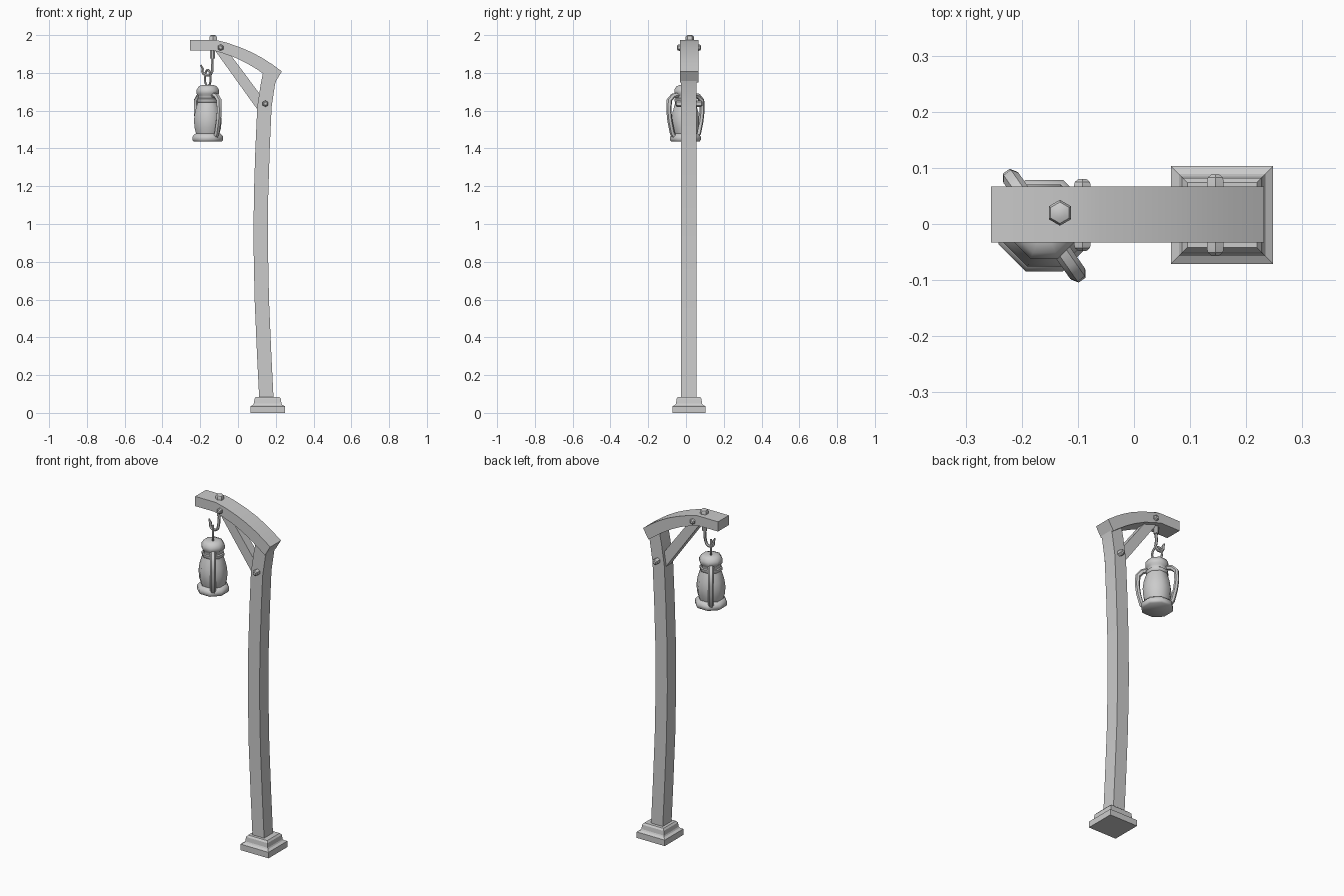
import bpy, bmesh, math
from mathutils import Vector

cube = bpy.data.objects.get("Cube")
if cube:
    bpy.data.objects.remove(cube)

grey = bpy.data.materials.new("plain_grey")
grey.use_nodes = True
COLOUR = (0.6, 0.6, 0.6, 1)
grey.diffuse_color = COLOUR
grey.node_tree.nodes["Principled BSDF"].inputs["Base Color"].default_value = COLOUR

MID_Y = 0.015
LAMP = Vector((-0.16, -0.003, 0))


def finish(name, bm, smooth=35):
    bmesh.ops.recalc_face_normals(bm, faces=bm.faces)
    mesh = bpy.data.meshes.new(name)
    bm.to_mesh(mesh)
    bm.free()
    mesh.materials.append(grey)
    obj = bpy.data.objects.new(name, mesh)
    bpy.context.collection.objects.link(obj)
    bpy.ops.object.select_all(action="DESELECT")
    obj.select_set(True)
    bpy.context.view_layer.objects.active = obj
    bpy.ops.object.shade_smooth_by_angle(angle=math.radians(smooth))
    return obj


def skin(name, rings, smooth=35, closed=False):
    """Join rings of points into a tube, capped unless closed."""
    bm = bmesh.new()
    loops = [[bm.verts.new(p) for p in ring] for ring in rings]
    n = len(loops[0])
    pairs = list(zip(loops, loops[1:]))
    if closed:
        pairs.append((loops[-1], loops[0]))
    for a, b in pairs:
        for i in range(n):
            j = (i + 1) % n
            bm.faces.new((a[i], a[j], b[j], b[i]))
    if not closed:
        bm.faces.new(loops[0])
        bm.faces.new(loops[-1])
    return finish(name, bm, smooth)


def timber(name, edge_a, edge_b, half, y=MID_Y):
    """Squared timber between two edge lines in the xz plane."""
    rings = []
    for (ax, az), (bx, bz) in zip(edge_a, edge_b):
        rings.append([(ax, y - half, az), (bx, y - half, bz),
                      (bx, y + half, bz), (ax, y + half, az)])
    return skin(name, rings)


def lathe(name, profile, sides, origin, axis="Z", smooth=35):
    """Turn (radius, height) pairs about an axis through origin."""
    rings = []
    for r, h in profile:
        ring = []
        for i in range(sides):
            t = math.tau * (i + 0.5) / sides
            u, v = r * math.cos(t), r * math.sin(t)
            p = Vector((u, v, h)) if axis == "Z" else Vector((u, h, v))
            ring.append(p + Vector(origin))
        rings.append(ring)
    return skin(name, rings, smooth)


def sweep(name, path, radii, sides=8, side_dir=(0, 1, 0), flat=1.0, closed=False):
    """Sweep a round section along a planar path; side_dir is the plane normal."""
    path = [Vector(p) for p in path]
    n = len(path)
    side = Vector(side_dir).normalized()
    rings = []
    for i, p in enumerate(path):
        if closed:
            tangent = path[(i + 1) % n] - path[i - 1]
        else:
            tangent = path[min(i + 1, n - 1)] - path[max(i - 1, 0)]
        out = tangent.normalized().cross(side)
        ring = []
        for k in range(sides):
            t = math.tau * (k + 0.5) / sides
            ring.append(p + radii[i] * (math.cos(t) * out + flat * math.sin(t) * side))
        rings.append(ring)
    return skin(name, rings, 50, closed)


# Stepped square plinth
rings = []
for half, z in [(0.091, 0), (0.091, 0.035), (0.077, 0.043), (0.073, 0.05),
                (0.07, 0.075), (0.062, 0.085)]:
    rings.append([(0.157 + sx * half, 0.016 + sy * (half - 0.004), z)
                  for sx, sy in ((-1, -1), (1, -1), (1, 1), (-1, 1))])
skin("plinth", rings, 10)

# Gently bowed post
centres = [(0.151, 0.06), (0.139, 0.3), (0.126, 0.6), (0.12, 0.9),
           (0.122, 1.15), (0.13, 1.4), (0.14, 1.62), (0.158, 1.74), (0.174, 1.82)]
timber("post", [(x - 0.038, z) for x, z in centres],
       [(x + 0.038, z - (0.03 if z > 1.8 else 0)) for x, z in centres], 0.041)

# Curved top beam
top = [(-0.255, 1.975), (-0.12, 1.975), (-0.06, 1.96), (0.01, 1.936),
       (0.075, 1.908), (0.13, 1.878), (0.18, 1.846), (0.232, 1.808)]
under = [(-0.255, 1.918), (-0.13, 1.918), (-0.08, 1.904), (-0.015, 1.881),
         (0.044, 1.852), (0.097, 1.821), (0.147, 1.787), (0.197, 1.75)]
timber("beam", top, under, 0.05, 0.017)

# Diagonal brace
timber("brace", [(-0.065, 1.93), (0.125, 1.675)], [(-0.13, 1.93), (0.125, 1.575)], 0.025)


# Cross bolts through beam and post
def bolt(name, x, z, half, inner):
    r = 0.017
    lathe(name, [(r * 0.5, -half), (r * 0.9, -half + 0.005), (r, -half + 0.011), (r, -inner),
                 (r, inner), (r, half - 0.011), (r * 0.9, half - 0.005), (r * 0.5, half)],
          6, (x, 0.016, z), "Y")


bolt("beam_bolt", -0.092, 1.934, 0.064, 0.04)
bolt("post_bolt", 0.145, 1.637, 0.072, 0.035)

# Hanging bolt: hex head on top, rod below
HOOK = (-0.135, 0.02, 0)
lathe("top_bolt", [(0.023, 1.97), (0.023, 1.989), (0.019, 1.996), (0.01, 2.0)], 6,
      (-0.132, 0.02, 0))
lathe("hook_socket", [(0.014, 1.875), (0.014, 1.93)], 8, HOOK)

# Hook
hook = [(-0.135, 0.02, 1.88), (-0.137, 0.018, 1.83)]
for i in range(7):
    t = math.radians(-10 - i * 32)
    hook.append((-0.163 + 0.026 * math.cos(t), 0.012, 1.812 + 0.026 * math.sin(t)))
hook.append((-0.197, 0.012, 1.842))
sweep("hook", hook, [0.008] * (len(hook) - 1) + [0.004], 6)

# Lantern hanging ring
diag = Vector((0.57, -0.82, 0)).normalized()
ring = []
for i in range(14):
    t = math.tau * i / 14
    ring.append(LAMP + diag * 0.027 * math.cos(t) + Vector((0, 0, 1.772 + 0.044 * math.sin(t))))
normal = diag.cross(Vector((0, 0, 1)))
sweep("hanging_ring", ring, [0.006] * len(ring), 6, normal, closed=True)

# Lantern: base, glass body and cap
lathe("lantern_base", [(0.08, 1.436), (0.088, 1.444), (0.088, 1.462), (0.078, 1.474),
                       (0.068, 1.48)], 8, LAMP, smooth=50)
lathe("lantern_body", [(0.066, 1.475), (0.076, 1.51), (0.079, 1.55), (0.074, 1.59),
                       (0.064, 1.625), (0.056, 1.65)], 8, LAMP, smooth=50)
lathe("lantern_cap", [(0.056, 1.642), (0.062, 1.648), (0.062, 1.662), (0.056, 1.666),
                      (0.056, 1.682), (0.064, 1.69), (0.064, 1.71), (0.052, 1.729),
                      (0.03, 1.737)], 8, LAMP, smooth=50)

# Pair of bent side handles
for sign, label in ((1, "front"), (-1, "back")):
    path = [LAMP + diag * sign * d + Vector((0, 0, z))
            for d, z in [(0.05, 1.682), (0.08, 1.678), (0.104, 1.655), (0.107, 1.6),
                         (0.1, 1.545), (0.084, 1.48), (0.06, 1.45)]]
    sweep(label + "_handle", path, [0.014, 0.014, 0.014, 0.013, 0.013, 0.013, 0.014], 6,
          normal, 1.15)
